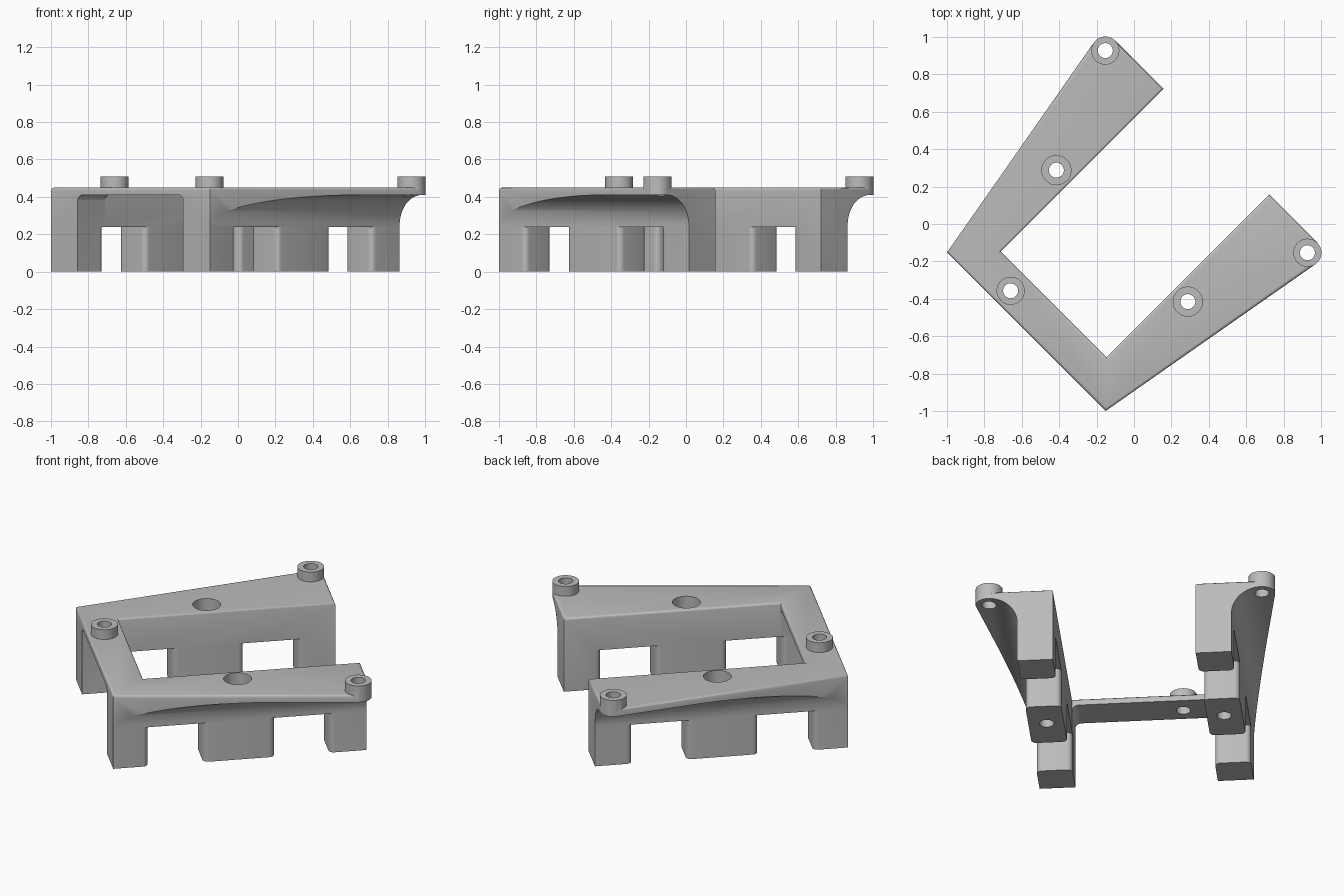
import bpy, bmesh, math
from mathutils import Matrix

if "Cube" in bpy.data.objects:
    bpy.data.objects.remove(bpy.data.objects["Cube"])

# Modelled with the legs running along local x, then turned 45 degrees
TOP, PLATE, WIN = 0.45, 0.41, 0.24
U0, U1, BAR = -0.813, 0.622, -0.608      # back edge, leg ends, inner bar edge
VI, VO = 0.40, 0.60                      # inner and outer leg faces
BOSS_R, HOLE_R = 0.075, 0.04
END = (U1 - BOSS_R, 0.764)

grey = bpy.data.materials.new("grey plastic")
grey.diffuse_color = (0.5, 0.5, 0.5, 1)
grey.use_nodes = True
grey.node_tree.nodes["Principled BSDF"].inputs["Base Color"].default_value = grey.diffuse_color


def arc(cx, cy, r, a0, a1, n):
    return [(cx + r * math.cos(math.radians(a0 + (a1 - a0) * i / n)),
             cy + r * math.sin(math.radians(a0 + (a1 - a0) * i / n))) for i in range(n + 1)]


def prism(name, pts, lo, hi, along_x=False, bevel=0):
    """Extrude a polygon in z, or a (y, z) section along x."""
    bm = bmesh.new()
    vs = [bm.verts.new((lo, a, b) if along_x else (a, b, lo)) for a, b in pts]
    face = bm.faces.new(vs)
    new = bmesh.ops.extrude_face_region(bm, geom=[face])["geom"]
    shift = (hi - lo, 0, 0) if along_x else (0, 0, hi - lo)
    bmesh.ops.translate(bm, verts=[g for g in new if isinstance(g, bmesh.types.BMVert)], vec=shift)
    bmesh.ops.recalc_face_normals(bm, faces=bm.faces)
    if bevel:
        rim = [e for e in bm.edges if all(v.co.z > hi - 1e-4 for v in e.verts)]
        bmesh.ops.bevel(bm, geom=rim, offset=bevel, segments=3, profile=0.5, affect='EDGES')
    me = bpy.data.meshes.new(name)
    bm.to_mesh(me)
    bm.free()
    ob = bpy.data.objects.new(name, me)
    bpy.context.collection.objects.link(ob)
    me.materials.append(grey)
    return ob


def cylinder(name, x, y, r, lo, hi):
    return prism(name, arc(x, y, r, 0, 360, 48)[:-1], lo, hi)


def boolean(ob, tool, op):
    m = ob.modifiers.new(op, 'BOOLEAN')
    m.object, m.operation, m.solver = tool, op, 'EXACT'
    bpy.context.view_layer.objects.active = ob
    bpy.ops.object.modifier_apply(modifier=m.name)
    bpy.data.objects.remove(tool)


def flip(pts):
    return [(a, -b) for a, b in pts]


# Leg section: upright wall with a concave sweep out to the overhanging plate
R = PLATE - 0.245
leg = [(VI - 0.001, 0), (VO, 0)] + arc(VO + R, PLATE - R, R, 180, 90, 16) + \
      [(0.95, PLATE), (0.95, 0.6), (VI - 0.001, 0.6)]
frame = prism("frame", leg, -0.9, 0.7, True)
boolean(frame, prism("other_leg", [(-a, b) for a, b in leg], -0.9, 0.7, True), 'UNION')

# Thin crossbar with filleted underside corners
f = 0.035
half = arc(VI - f, PLATE - f, f, 90, 0, 6) + [(0.46, PLATE - f), (0.46, 0.58)]
bar = half + [(-a, b) for a, b in reversed(half)]
boolean(frame, prism("crossbar", bar, -0.88, BAR + 0.02, True), 'UNION')

# Plan outline: two tapering legs with rounded tips, joined at the back
dx, dy = END[0] - U0, END[1] - VO
tangent = 90 + math.degrees(math.atan2(dy, dx) + math.asin(BOSS_R / math.hypot(dx, dy)))
side = [(BAR, VI), (U1, VI)] + arc(*END, BOSS_R, 0, tangent, 12) + [(U0, VO)]
plan = prism("plan", side + flip(reversed(side)), -0.05, TOP, bevel=0.014)
boolean(frame, plan, 'INTERSECT')

# Openings between the feet, flared so the foot corners are rounded
r = 0.03
for s in (1, -1):
    for a, b in ((-0.615, -0.302), (0.102, 0.412)):
        cut = [(a - r, VI - 0.05), (b + r, VI - 0.05)] + arc(b + r, VI + r, r, 270, 180, 6) + \
              arc(b + r, VO - r, r, 180, 90, 6) + [(b + r, VO + 0.05), (a - r, VO + 0.05)] + \
              arc(a - r, VO - r, r, 90, 0, 6) + arc(a - r, VI + r, r, 0, -90, 6)
        boolean(frame, prism("opening", cut if s > 0 else flip(cut), -0.1, WIN), 'DIFFERENCE')

# Raised bosses with through holes: both leg tips and one on the crossbar
for x, y in (END, (END[0], -END[1]), (-0.719, 0.214)):
    boolean(frame, cylinder("boss", x, y, BOSS_R, PLATE + 0.004, 0.51), 'UNION')
    boolean(frame, cylinder("hole", x, y, HOLE_R, 0.2, 0.6), 'DIFFERENCE')

# Counterbored screw holes through the middle feet
for y in (0.497, -0.497):
    boolean(frame, cylinder("screw_hole", -0.09, y, HOLE_R, -0.1, 0.6), 'DIFFERENCE')
    boolean(frame, cylinder("counterbore", -0.09, y, 0.078, 0.2, 0.6), 'DIFFERENCE')

frame.data.transform(Matrix.Rotation(math.radians(45), 4, 'Z'))
bpy.ops.object.select_all(action='DESELECT')
frame.select_set(True)
bpy.context.view_layer.objects.active = frame
bpy.ops.object.shade_smooth_by_angle(angle=math.radians(32))
